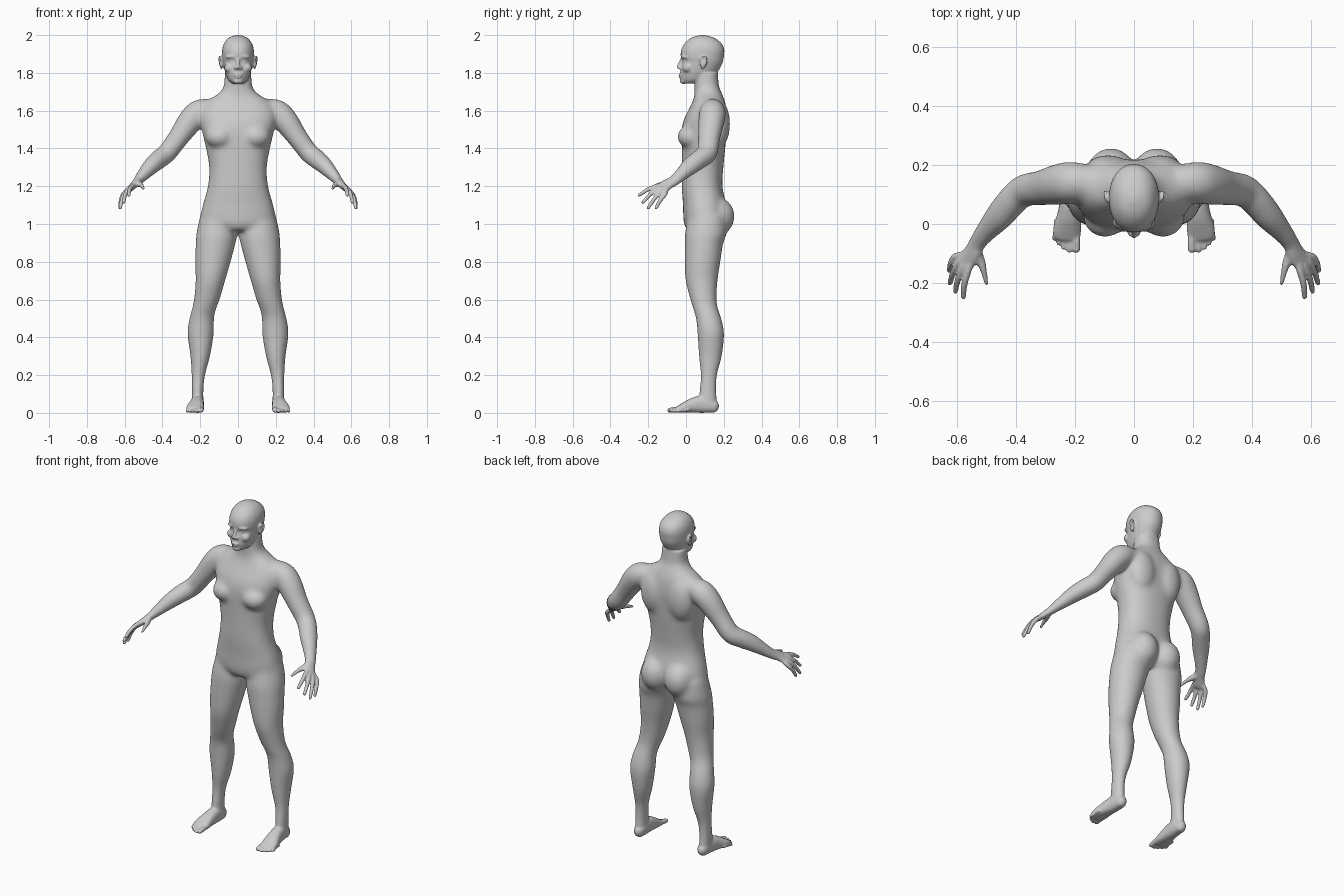
import bpy, bmesh
from math import sin, cos, pi, radians
from mathutils import Vector, Matrix, Euler

bm = bmesh.new()
PAD = 0.003  # makes up for the shrinkage of the final smoothing


def spline(rows, steps=6):
    """Catmull-Rom interpolation of whole rows (positions and radii)."""
    r = [rows[0]] + list(rows) + [rows[-1]]
    out = []
    for a, b, c, d in zip(r, r[1:], r[2:], r[3:]):
        for k in range(steps):
            t = k / steps
            out.append([0.5 * (2 * q + (s - p) * t + (2 * p - 5 * q + 4 * s - w) * t * t
                               + (3 * q - p - 3 * s + w) * t ** 3)
                        for p, q, s, w in zip(a, b, c, d)])
    return out + [list(rows[-1])]


def skin(rings, e=2.0, n=32):
    """Closed loft through superelliptic rings (centre, u, v)."""
    def pw(x):
        return (1 if x >= 0 else -1) * abs(x) ** (2 / e)
    loops = [[bm.verts.new(c + u * pw(cos(2 * pi * i / n)) + v * pw(sin(2 * pi * i / n)))
              for i in range(n)] for c, u, v in rings]
    for a, b in zip(loops, loops[1:]):
        for i in range(n):
            j = (i + 1) % n
            bm.faces.new((a[i], a[j], b[j], b[i]))
    bm.faces.new(loops[0][::-1])
    bm.faces.new(loops[-1])


def column(rows, e=2.2, pad=PAD):
    """Upright loft, rows of (z, centre x, half width, front y, back y)."""
    skin([(Vector((x, (f + b) / 2, z)), Vector((w + pad, 0, 0)), Vector((0, (b - f) / 2 + pad, 0)))
          for z, x, w, f, b in spline(rows)], e)


def tube(rows, side, e=2.0, n=24):
    """Round-ended loft along a path, rows of (x, y, z, radius u, radius v)."""
    pts = spline(rows)
    pos = [Vector(p[:3]) for p in pts]
    rings = []
    last = len(pts) - 1
    for i, p in enumerate(pts):
        t = (pos[min(i + 1, last)] - pos[max(i - 1, 0)]).normalized()
        v = t.cross(Vector(side)).normalized()
        u = v.cross(t)
        ring = (pos[i], u * p[3], v * p[4])
        caps = [(pos[i] + t * (min(p[3:]) * sin(radians(a)) * (1 if i else -1)),
                 ring[1] * cos(radians(a)), ring[2] * cos(radians(a))) for a in (25, 50, 70, 85)]
        if i == 0:
            rings += caps[::-1]
        rings.append(ring)
        if i == last:
            rings += caps
    skin(rings, e, n)


def blob(c, r, rot=(0, 0, 0)):
    bmesh.ops.create_icosphere(bm, subdivisions=4, radius=1,
                               matrix=Matrix.LocRotScale(Vector(c), Euler(rot), Vector(r)))


# ---- paired parts, built on the +x side ----
# leg
column([(1.05, .105, .092, .015, .21), (.95, .112, .106, -.003, .213), (.9, .118, .103, -.005, .195),
        (.8, .133, .092, -.005, .18), (.7, .146, .076, .0, .165), (.6, .165, .066, .025, .16),
        (.55, .18, .062, .04, .168), (.5, .192, .063, .055, .185), (.42, .198, .068, .063, .2),
        (.3, .2, .05, .07, .188), (.2, .21, .033, .08, .162), (.12, .214, .028, .075, .157),
        (.06, .214, .028, .07, .16)], 2.0)
# foot
tube([(.213, .145, .034, .029, .034), (.213, .12, .042, .033, .042), (.215, .08, .046, .035, .046),
      (.22, .03, .038, .04, .038), (.226, -.015, .026, .047, .026), (.228, -.042, .018, .046, .018)],
     (1, 0, 0), 2.4, 32)
# toes
for bx, tx, ty, r in ((.195, .196, -.086, .014), (.217, .219, -.09, .0095), (.234, .238, -.08, .009),
                      (.25, .255, -.066, .0085), (.264, .27, -.049, .0085)):
    tube([(bx, ty + .06, r + .008, r, r), (bx, ty + .03, r + .005, r, r), (tx, ty, r, r, r * .95)],
         (1, 0, 0))
# arm and palm
HAND = (.6, .6, -.5)
tube([(.12, .14, 1.61, .05, .05), (.20, .142, 1.594, .07, .068), (.25, .135, 1.548, .071, .068),
      (.315, .122, 1.458, .061, .056), (.375, .112, 1.378, .056, .053), (.415, .075, 1.345, .053, .052),
      (.455, .027, 1.31, .05, .046), (.5, -.025, 1.262, .037, .034), (.53, -.065, 1.228, .031, .024),
      (.545, -.095, 1.212, .034, .02), (.57, -.128, 1.188, .037, .016), (.58, -.138, 1.18, .035, .013)],
     HAND, n=32)
# fingers
for k, t in (((.562, -.157, 1.2), (.578, -.247, 1.153)), ((.58, -.15, 1.186), (.605, -.228, 1.115)),
             ((.595, -.134, 1.171), (.623, -.2, 1.085)), ((.606, -.112, 1.157), (.626, -.158, 1.085))):
    k, t = Vector(k), Vector(t)
    base = k.lerp(Vector((.545, -.095, 1.212)), .5)
    mid = k.lerp(t, .5) + Vector((.004, 0, .006))
    tube([(*base, .012, .012), (*k, .0125, .0125), (*mid, .0112, .0112), (*t, .0092, .0092)], HAND)
# thumb
tube([(.535, -.085, 1.218, .016, .016), (.518, -.125, 1.21, .016, .016), (.507, -.165, 1.2, .0125, .0125),
      (.499, -.203, 1.186, .01, .01)], HAND)
# buttock, breast, shoulder blade
blob((.078, .16, 1.04), (.088, .098, .105))
blob((.098, .022, 1.462), (.075, .068, .062))
blob((.088, .172, 1.53), (.085, .062, .13))
# brow, eye, cheek, nostril
blob((.031, -.004, 1.886), (.034, .022, .011), (0, .08, .25))
blob((.032, .003, 1.861), (.017, .018, .0115))
blob((.043, .008, 1.826), (.03, .027, .026))
blob((.0115, -.029, 1.826), (.0105, .013, .009))
# ear
blob((.088, .092, 1.855), (.009, .017, .032), (-.2, 0, .25))
tube([(x, y, z, .006, .006) for x, y, z in
      ((.087, .077, 1.862), (.093, .08, 1.881), (.098, .097, 1.886), (.099, .108, 1.87),
       (.095, .102, 1.846), (.088, .087, 1.824))], (1, 0, 0), n=12)

# ---- mirror to the other side ----
copy = bmesh.ops.duplicate(bm, geom=bm.verts[:] + bm.edges[:] + bm.faces[:])
for v in copy["geom"]:
    if isinstance(v, bmesh.types.BMVert):
        v.co.x *= -1

# ---- central parts ----
# torso and neck
column([(.965, 0, .09, .01, .17), (1.0, 0, .165, -.008, .195), (1.05, 0, .192, -.012, .21),
        (1.1, 0, .184, -.013, .21), (1.2, 0, .157, -.02, .19), (1.3, 0, .15, -.02, .195),
        (1.4, 0, .167, -.02, .205), (1.5, 0, .19, -.02, .212), (1.56, 0, .2, -.006, .215),
        (1.62, 0, .19, .024, .21), (1.66, 0, .15, .042, .2), (1.69, 0, .102, .048, .188),
        (1.73, 0, .073, .048, .172), (1.8, 0, .066, .05, .165)], 2.3)
# head
column([(1.745, 0, .032, -.016, .06), (1.765, 0, .052, -.027, .12), (1.8, 0, .067, -.03, .163),
        (1.84, 0, .077, -.025, .188), (1.862, 0, .081, -.02, .196), (1.885, 0, .084, -.028, .2),
        (1.92, 0, .084, -.026, .203), (1.95, 0, .077, -.012, .193), (1.975, 0, .061, .012, .167),
        (1.99, 0, .042, .038, .138), (2.0, 0, .012, .072, .1)], 2.15, 0)
# nose, lips, chin
tube([(0, -.016, 1.882, .009, .009), (0, -.03, 1.852, .009, .01), (0, -.038, 1.832, .0115, .0115)],
     (1, 0, 0))
blob((0, -.026, 1.7905), (.025, .015, .006))
blob((0, -.024, 1.7775), (.021, .015, .0065))
blob((0, -.012, 1.757), (.027, .021, .016))

bmesh.ops.recalc_face_normals(bm, faces=bm.faces[:])
parts_mesh = bpy.data.meshes.new("body_parts")
bm.to_mesh(parts_mesh)
bm.free()

# ---- fuse all parts into one skin ----
parts = bpy.data.objects.new("body_parts", parts_mesh)
bpy.context.scene.collection.objects.link(parts)
fuse = parts.modifiers.new("fuse", "REMESH")
fuse.mode = "VOXEL"
fuse.voxel_size = 0.005
fuse.adaptivity = 0
graph = bpy.context.evaluated_depsgraph_get()
skin_mesh = bpy.data.meshes.new_from_object(parts.evaluated_get(graph))
bpy.data.objects.remove(parts)
skin_mesh.name = "body"
body = bpy.data.objects.new("body", skin_mesh)
bpy.context.scene.collection.objects.link(body)
for p in skin_mesh.polygons:
    p.use_smooth = True

# ---- blend the joins, sparing face, hands and feet ----
group = body.vertex_groups.new(name="soft")
for v in skin_mesh.vertices:
    x, _, z = v.co
    soft = min((1.74 - z) / .06, (.54 - abs(x)) / .12, (z - .07) / .25, 1)
    group.add([v.index], .05 + .95 * max(soft, 0), "REPLACE")
blend = body.modifiers.new("blend", "SMOOTH")
blend.factor = 1.0
blend.iterations = 60
blend.vertex_group = "soft"
